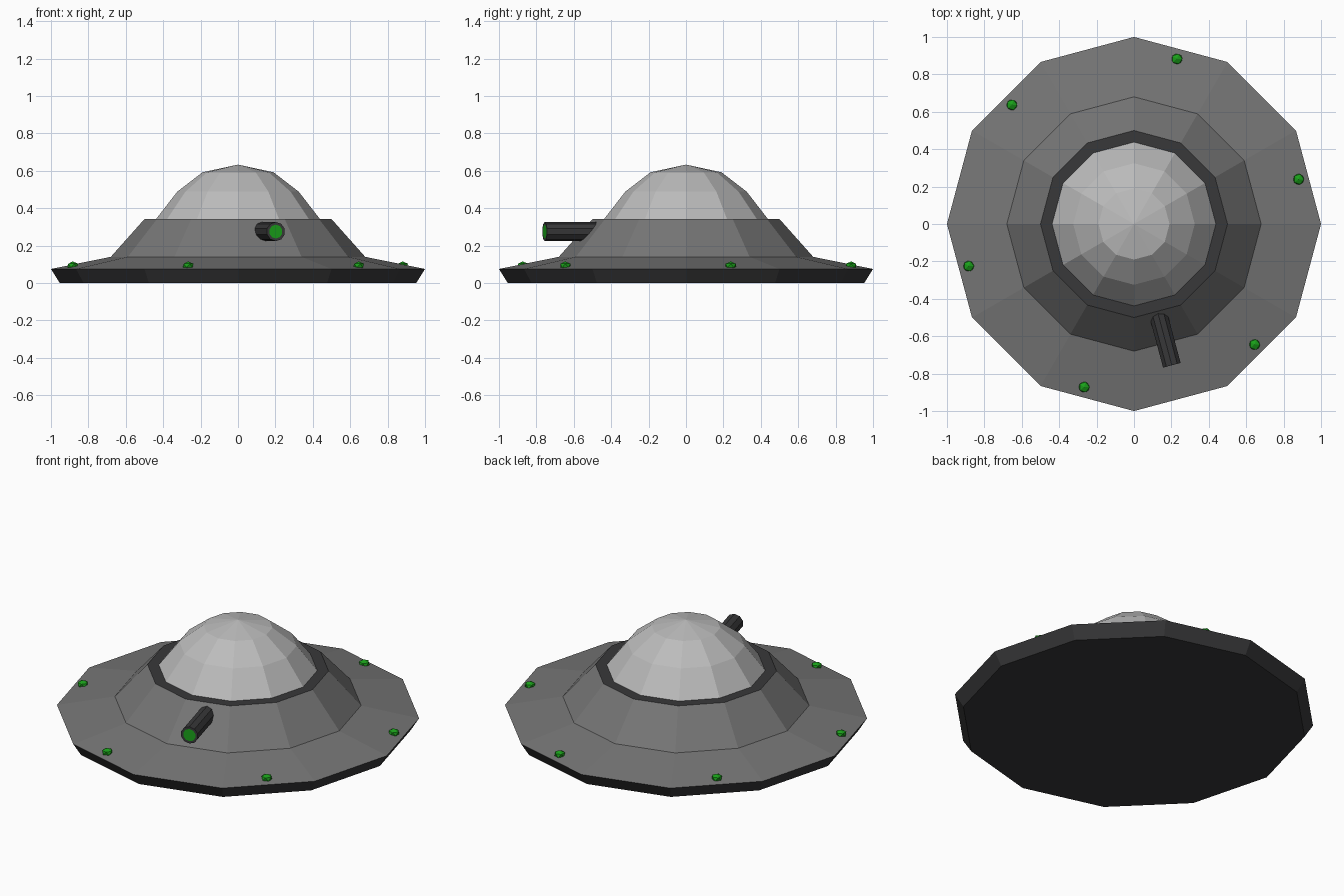
import bpy, bmesh
from math import sin, cos, radians, pi
from mathutils import Matrix

if "Cube" in bpy.data.objects:
    bpy.data.objects.remove(bpy.data.objects["Cube"])


def material(name, r, g, b):
    m = bpy.data.materials.new(name)
    m.diffuse_color = (r, g, b, 1)
    m.use_nodes = True
    m.node_tree.nodes["Principled BSDF"].inputs["Base Color"].default_value = m.diffuse_color
    return m


HULL = material("hull_grey", 0.18, 0.18, 0.18)
DARK = material("dark_grey", 0.04, 0.04, 0.042)
LIGHT = material("light_grey", 0.5, 0.5, 0.5)
GREEN = material("green", 0.01, 0.35, 0.01)


def lathe(name, profile, bands, mats, sides=12, matrix=Matrix()):
    """Spin (radius, z) points round z; radius 0 makes a pole. bands = material per strip."""
    bm = bmesh.new()
    rings = []
    for r, z in profile:
        n = sides if r > 0 else 1
        rings.append([bm.verts.new((r * cos(2 * pi * i / sides),
                                    r * sin(2 * pi * i / sides), z)) for i in range(n)])
    for a, b, mi in zip(rings, rings[1:], bands):
        for i in range(sides):
            j = (i + 1) % sides
            quad = [a[i % len(a)], a[j % len(a)], b[j % len(b)], b[i % len(b)]]
            bm.faces.new(list(dict.fromkeys(quad))).material_index = mi
    bmesh.ops.recalc_face_normals(bm, faces=bm.faces)
    me = bpy.data.meshes.new(name)
    bm.to_mesh(me)
    bm.free()
    for m in mats:
        me.materials.append(m)
    ob = bpy.data.objects.new(name, me)
    ob.matrix_world = matrix
    bpy.context.collection.objects.link(ob)
    return ob


# Saucer body: dark underside and rim, grey deck and slope, dark collar, pale dome
lathe("saucer_body",
      [(0, 0), (0.953, 0), (1, 0.075), (0.68, 0.14), (0.5, 0.342), (0.438, 0.342),
       (0.325, 0.488), (0.19, 0.592), (0, 0.633)],
      [1, 1, 0, 0, 1, 2, 2, 2], [HULL, DARK, LIGHT])

# Cannon: radial barrel with a green muzzle
aim = Matrix.Translation((0, 0, 0.275)) @ Matrix.Rotation(radians(-75), 4, 'Z') \
    @ Matrix.Rotation(radians(90), 4, 'Y')
lathe("cannon", [(0, 0.45), (0.051, 0.45), (0.051, 0.782), (0.037, 0.782), (0, 0.782)],
      [0, 0, 0, 1], [DARK, GREEN], 10, aim)

# Rim lights: flattened low-poly spheres
for k, ang in enumerate((15.2, 75.4, 135.7, 194.3, 253, 315)):
    bpy.ops.mesh.primitive_ico_sphere_add(
        subdivisions=1, radius=0.032,
        location=(0.912 * cos(radians(ang)), 0.912 * sin(radians(ang)), 0.093))
    lamp = bpy.context.object
    lamp.name = f"rim_light_{k + 1}"
    lamp.scale.z = 0.7
    lamp.data.materials.append(GREEN)
